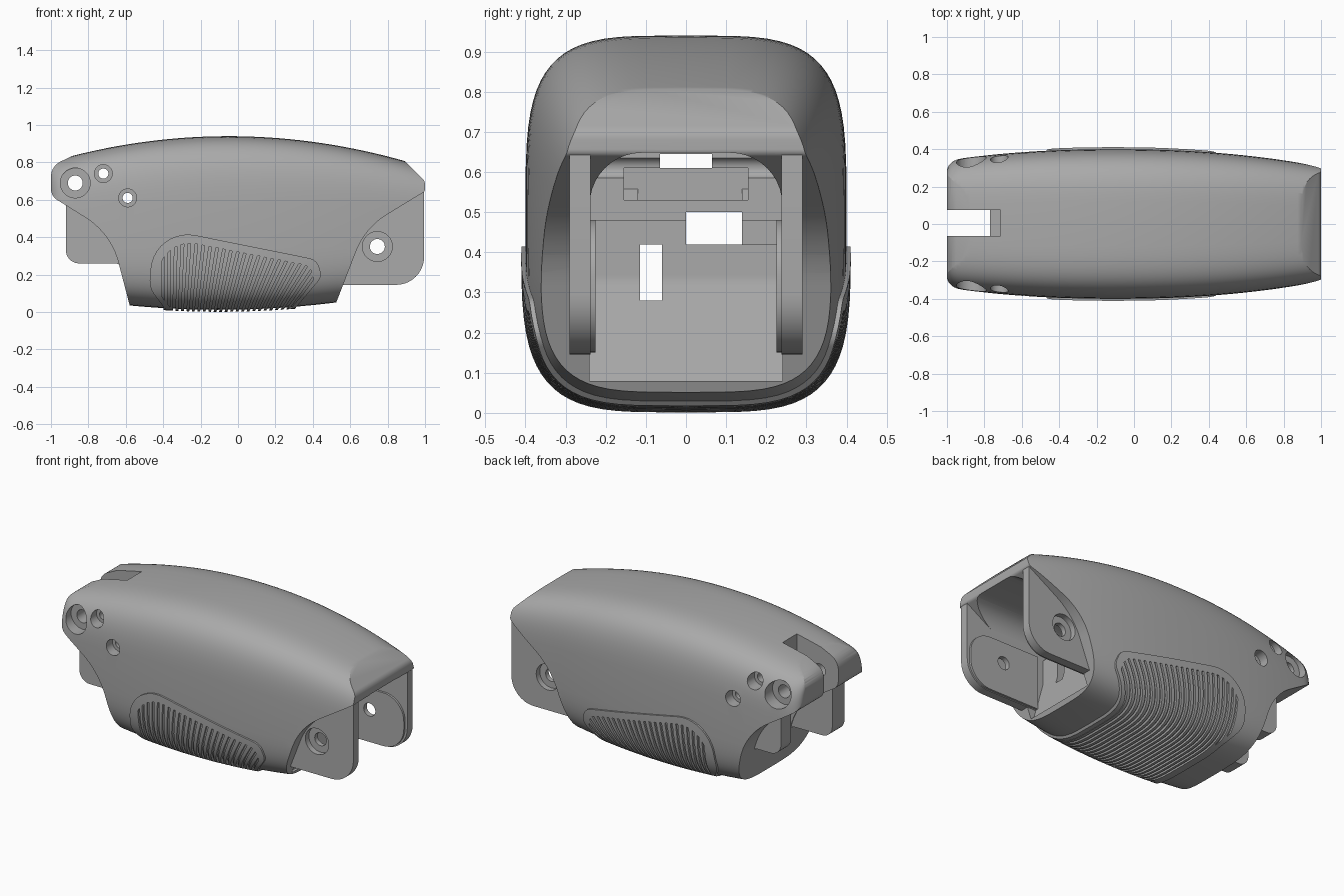
import bpy, bmesh, math
from mathutils import Vector

cube = bpy.data.objects.get("Cube")
if cube:
    bpy.data.objects.remove(cube)

grey = bpy.data.materials.new("mid_grey")
grey.use_nodes = True
COLOUR = (0.4, 0.4, 0.4, 1)
grey.diffuse_color = COLOUR
grey.node_tree.nodes["Principled BSDF"].inputs["Base Color"].default_value = COLOUR


def finish(name, bm):
    bmesh.ops.recalc_face_normals(bm, faces=bm.faces)
    mesh = bpy.data.meshes.new(name)
    bm.to_mesh(mesh)
    bm.free()
    mesh.materials.append(grey)
    ob = bpy.data.objects.new(name, mesh)
    bpy.context.collection.objects.link(ob)
    return ob


def rounded(corners, steps=10):
    """Polygon from (u, v, radius) corners, each replaced by an arc."""
    out, n = [], len(corners)
    for i, (u, v, r) in enumerate(corners):
        p = Vector((u, v))
        if not r:
            out.append(p)
            continue
        a = (Vector(corners[i - 1][:2]) - p).normalized()
        b = (Vector(corners[(i + 1) % n][:2]) - p).normalized()
        half = a.angle(b) / 2
        centre = p + (a + b).normalized() * (r / math.sin(half))
        start = p + a * (r / math.tan(half)) - centre
        end = p + b * (r / math.tan(half)) - centre
        for k in range(steps + 1):
            t = k / steps
            sweep = math.pi - 2 * half
            q = (start * math.sin((1 - t) * sweep) + end * math.sin(t * sweep)) / math.sin(sweep)
            out.append(centre + q)
    return out


def add_prism(bm, pts, axis, lo, hi):
    place = (lambda p, t: (t, p[0], p[1])) if axis == "X" else (lambda p, t: (p[0], t, p[1]))
    rings = [[bm.verts.new(place(p, t)) for p in pts] for t in (lo, hi)]
    for ring in rings:
        bm.faces.new(ring)
    for i in range(len(pts)):
        j = (i + 1) % len(pts)
        bm.faces.new((rings[0][i], rings[0][j], rings[1][j], rings[1][i]))


def prism(name, pts, axis, lo, hi):
    bm = bmesh.new()
    add_prism(bm, pts, axis, lo, hi)
    return finish(name, bm)


def box(name, x, y, z):
    return prism(name, [(x[0], z[0]), (x[1], z[0]), (x[1], z[1]), (x[0], z[1])], "Y", *y)


def drill(x, z, r, lo, hi):
    pts = [(x + r * math.cos(k * math.tau / 32), z + r * math.sin(k * math.tau / 32)) for k in range(32)]
    return prism("drill", pts, "Y", lo, hi)


def boolean(ob, cutter, op="DIFFERENCE", keep=False):
    mod = ob.modifiers.new("cut", "BOOLEAN")
    mod.operation, mod.object, mod.solver = op, cutter, "EXACT"
    bpy.context.view_layer.objects.active = ob
    bpy.ops.object.modifier_apply(modifier=mod.name)
    if not keep:
        bpy.data.objects.remove(cutter)


def hull(name, grow=0.0, around=72, along=56):
    """Loft of squarish superellipse sections along x."""
    bm = bmesh.new()
    rings = []
    for i in range(along + 1):
        x = -math.cos(math.pi * i / along)
        top = 0.94 - 0.15 * (x + 0.05) ** 2 + grow
        low = 0.012 + 0.1 * (x + 0.1) ** 2 - grow
        nose = max(0, (-0.93 - x) / 0.07)
        wide = 0.4 - 0.075 * abs(x + 0.1) ** 2.2 - 0.05 * (1 - math.sqrt(max(0, 1 - nose ** 2))) + grow
        ring = []
        for k in range(around):
            c, s = math.cos(k * math.tau / around), math.sin(k * math.tau / around)
            y = wide * math.copysign(abs(c) ** 0.5, c)
            z = (top + low) / 2 + (top - low) / 2 * math.copysign(abs(s) ** 0.5, s)
            ring.append(bm.verts.new((x, y, z)))
        rings.append(ring)
    for a, b in zip(rings, rings[1:]):
        for k in range(around):
            j = (k + 1) % around
            bm.faces.new((a[k], a[j], b[j], b[k]))
    bm.faces.new(rings[0])
    bm.faces.new(rings[-1])
    return finish(name, bm)


# Main shell: hull trimmed by the side outline
body = hull("body_shell")
side = rounded([(-0.7, 1.1, 0), (-0.79, 0.88, 0.1), (-1.0, 0.78, 0.09), (-1.0, 0.62, 0.07),
                (-0.68, 0.42, 0.4), (-0.575, 0.02, 0.05), (-0.5, -0.1, 0), (0.46, -0.1, 0),
                (0.525, 0.05, 0.04), (0.68, 0.45, 0.4), (1.0, 0.645, 0.02), (1.0, 0.7, 0.05),
                (0.87, 0.83, 0.08), (0.6, 1.1, 0)])
boolean(body, prism("outline", side, "Y", -1, 1), "INTERSECT")

# Open arch at one end, stepping back into a deep pocket
cavity = prism("cavity", rounded([(1.1, 0.08, 0), (0.52, 0.08, 0), (0.45, 0.33, 0.1), (0.45, 0.48, 0),
                                  (-0.6, 0.48, 0), (-0.6, 0.65, 0), (1.1, 0.65, 0)]), "Y", -0.5, 0.5)
arch = rounded([(-0.24, 0, 0), (0.24, 0, 0), (0.24, 0.648, 0.13), (-0.24, 0.648, 0.13)])
boolean(cavity, prism("arch", arch, "X", -0.9, 1.2), "INTERSECT")
boolean(body, cavity)
for x, y, z in [((0, 0.8), (0, 0.238), (0.42, 0.5)),            # lowered half of the inner wall
                ((-1.1, 0.5), (0, 0.14), (0.42, 0.5)),          # through window
                ((-1.1, 0.5), (-0.065, 0.065), (0.61, 0.645)),  # upper slit
                ((-1.1, 0.6), (-0.115, -0.06), (0.28, 0.42)),   # upright slit
                ((-0.7, -0.55), (-0.155, 0.155), (0.53, 0.61)),  # shelf recess
                ((-1.1, -0.77), (-0.065, 0.075), (0.1, 1.1)),   # fork slot
                ((-0.8, -0.715), (-0.065, 0.075), (0.7, 1.1))]:
    boolean(body, box("cutter", x, y, z))

# Screw holes with wide counterbores on both sides
for x, z, bore, hole, depth in [(-0.87, 0.69, 0.08, 0.04, 0.28),
                                (-0.72, 0.74, 0.048, 0.027, 0.29),
                                (-0.59, 0.61, 0.048, 0.027, 0.32)]:
    boolean(body, drill(x, z, hole, -0.6, 0.6))
    for lo, hi in ((-0.6, -depth), (depth, 0.6)):
        boolean(body, drill(x, z, bore, lo, hi))
parts = [body]

# Side lugs at the open end, with an inner boss on each
lug_shape = rounded([(0.48, 0.145, 0), (0.995, 0.145, 0.15), (0.995, 0.67, 0.03), (0.48, 0.67, 0)])
boss_shape = rounded([(0.5, 0.15, 0), (0.98, 0.15, 0.14), (0.98, 0.48, 0.14), (0.5, 0.48, 0)])
for sign, label in ((1, "back"), (-1, "front")):
    lug = prism(label + "_lug", lug_shape, "Y", *sorted((sign * 0.238, sign * 0.29)))
    boss = prism(label + "_lug_boss", boss_shape, "Y", *sorted((sign * 0.225, sign * 0.239)))
    for ob in (lug, boss):
        boolean(ob, drill(0.745, 0.35, 0.04, -0.6, 0.6))
        parts.append(ob)
    boolean(lug, drill(0.745, 0.35, 0.08, *sorted((sign * 0.255, sign * 0.6))))

# Brackets hanging below the forked end
for label, left, lo, hi in (("front", -0.92, -0.24, -0.12), ("back", -0.82, 0.14, 0.24)):
    shape = rounded([(left, 0.26, 0.07), (-0.64, 0.26, 0.05), (-0.56, 0.18, 0), (-0.56, 0.45, 0),
                     (-0.78, 0.62, 0), (left, 0.62, 0)])
    parts.append(prism(label + "_bracket", shape, "Y", lo, hi))

# Raised grip pad wrapping the underside
pad_shape = [(-0.38, -0.1, 0), (-0.4, 0.03, 0.03), (-0.475, 0.13, 0.12), (-0.45, 0.455, 0.2),
             (0.42, 0.28, 0.07), (0.45, 0.19, 0.06), (0.29, 0.0, 0), (0.27, -0.1, 0)]
pad = hull("grip_pad", 0.011)
boolean(pad, prism("pad_outline", rounded(pad_shape), "Y", -1, 1), "INTERSECT")
boolean(pad, hull("pad_core", -0.02))

# Fanned grooves through the pad, kept clear of its rim
bm = bmesh.new()
COUNT = 25
for i in range(COUNT):
    t = i / (COUNT - 1)
    x, lean = -0.4 + 0.7 * t, math.tan(math.radians(38 * t ** 1.3))
    pts = [(x + d + lean * z, z) for d, z in ((-0.007, -0.09), (0.007, -0.09), (0.007, 0.5), (-0.007, 0.5))]
    add_prism(bm, pts, "Y", -0.9, 0.9)
grooves = finish("grooves", bm)
inner = rounded([(x * 0.91, z * 0.88, r * 0.85) for x, z, r in pad_shape])
boolean(grooves, prism("groove_limit", inner, "Y", -0.8, 0.8), "INTERSECT")
boolean(pad, grooves)
parts.append(pad)

# Smooth shading with sharp edges kept
bpy.ops.object.select_all(action="DESELECT")
for ob in parts:
    ob.select_set(True)
bpy.context.view_layer.objects.active = body
bpy.ops.object.shade_smooth_by_angle(angle=math.radians(30))
